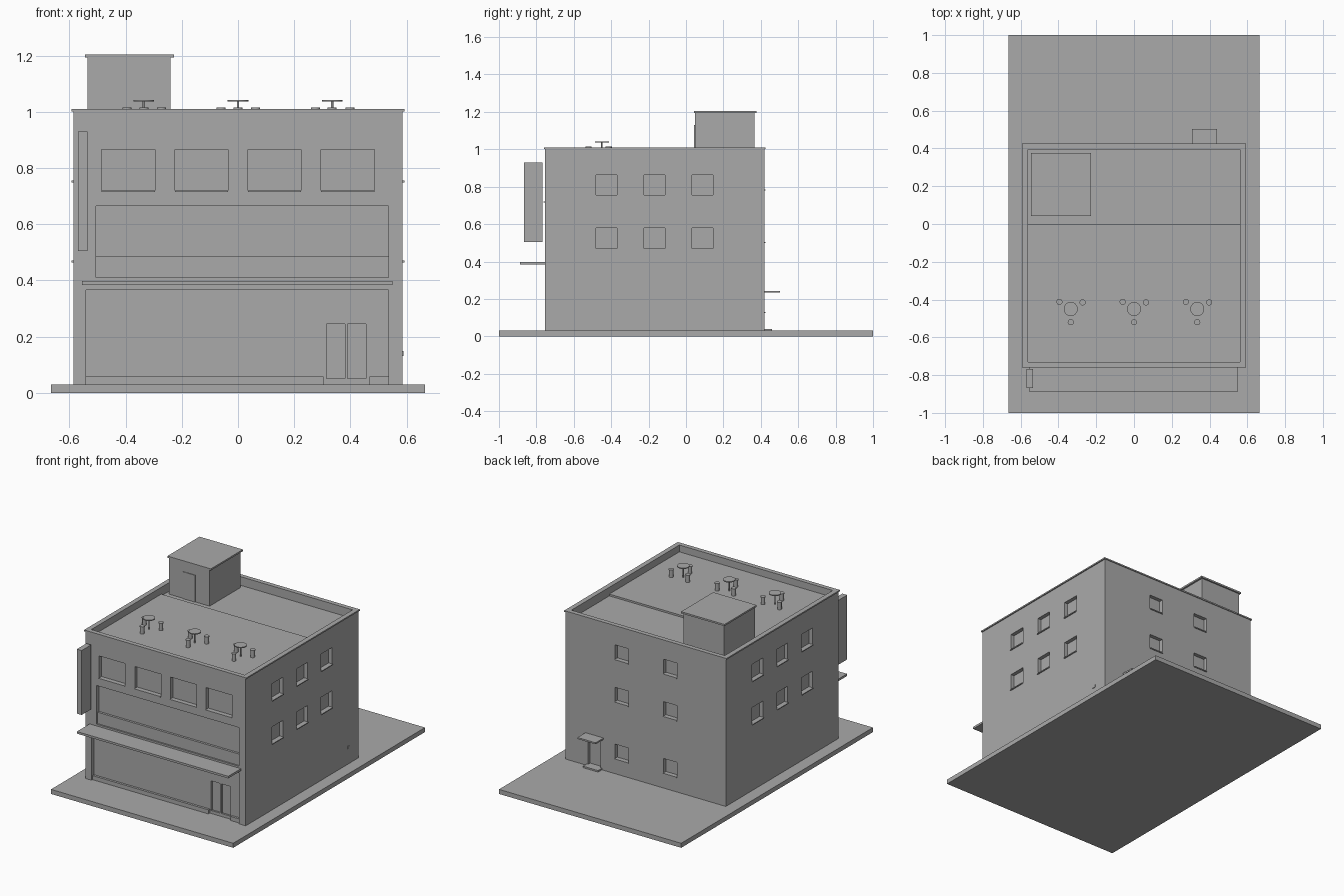
import bpy, bmesh
from mathutils import Matrix, Vector

cube = bpy.data.objects.get("Cube")
if cube:
    bpy.data.objects.remove(cube, do_unlink=True)

GREY = (0.4, 0.4, 0.4, 1.0)
mat = bpy.data.materials.new("plain_grey")
mat.use_nodes = True
mat.diffuse_color = GREY
mat.node_tree.nodes["Principled BSDF"].inputs["Base Color"].default_value = GREY


def finish(name, bm):
    mesh = bpy.data.meshes.new(name)
    bm.to_mesh(mesh)
    bm.free()
    mesh.materials.append(mat)
    obj = bpy.data.objects.new(name, mesh)
    bpy.context.collection.objects.link(obj)
    return obj


def boxes(name, spans):
    """One object from boxes, each given as (x0, x1), (y0, y1), (z0, z1)."""
    bm = bmesh.new()
    for span in spans:
        size = [b - a for a, b in span]
        mid = Vector([(a + b) / 2 for a, b in span])
        bmesh.ops.create_cube(bm, size=1, matrix=Matrix.Translation(mid) @ Matrix.Diagonal(size + [1]))
    return finish(name, bm)


def cylinders(name, items, sides=20):
    """One object from upright cylinders: x, y, radius, z0, z1."""
    bm = bmesh.new()
    for x, y, r, z0, z1 in items:
        bmesh.ops.create_cone(bm, cap_ends=True, segments=sides, radius1=r, radius2=r,
                              depth=z1 - z0, matrix=Matrix.Translation((x, y, (z0 + z1) / 2)))
    obj = finish(name, bm)
    for p in obj.data.polygons:
        p.use_smooth = abs(p.normal.z) < 0.5
    obj.data.set_sharp_from_angle(angle=0.7)
    return obj


def carve(obj, spans):
    """Cut boxes out of an object and bake the result."""
    cutter = boxes("cutter", spans)
    cutter.hide_render = True
    mod = obj.modifiers.new("cut", "BOOLEAN")
    mod.operation, mod.solver, mod.object = "DIFFERENCE", "EXACT", cutter
    graph = bpy.context.evaluated_depsgraph_get()
    mesh = bpy.data.meshes.new_from_object(obj.evaluated_get(graph))
    obj.modifiers.clear()
    obj.data = mesh
    bpy.data.objects.remove(cutter, do_unlink=True)


# Main dimensions
W, FRONT, BACK = 0.585, -0.755, 0.42
GROUND, TOP, ROOF = 0.03, 1.005, 0.965
DEPTH = 0.025
front_cut = (FRONT - 0.1, FRONT + DEPTH)

boxes("ground_slab", [((-0.665, 0.665), (-1, 1), (0, GROUND))])

# Window openings, with a thin sill below each
openings, sills = [], []
for x in (-0.39, -0.13, 0.13, 0.39):
    openings.append(((x - 0.095, x + 0.095), front_cut, (0.72, 0.865)))
    sills.append(((x - 0.095, x + 0.095), (FRONT - 0.006, FRONT + 0.01), (0.715, 0.72)))
for y in (-0.425, -0.168, 0.088):
    for z in (0.47, 0.755):
        for s in (-1, 1):
            span = (y - 0.057, y + 0.057)
            openings.append((sorted((s * (W - DEPTH), s * (W + 0.1))), span, (z, z + 0.108)))
            sills.append((sorted((s * (W - 0.01), s * (W + 0.007))), span, (z - 0.006, z)))
for x in (-0.18, 0.175):
    for z in (0.13, 0.505, 0.785):
        span = (x - 0.05, x + 0.05)
        openings.append((span, (BACK - DEPTH, BACK + 0.1), (z, z + 0.095)))
        sills.append((span, (BACK - 0.01, BACK + 0.006), (z - 0.006, z)))

# Shop front, long first floor opening and back door
shop = ((-0.54, 0.535), front_cut, (0, 0.365))
gallery = ((-0.505, 0.535), front_cut, (0.41, 0.665))
back_door = ((0.33, 0.42), (BACK - 0.02, BACK + 0.1), (0.04, 0.23))

walls = boxes("walls", [((-W, W), (FRONT, BACK), (GROUND, TOP))])
carve(walls, openings + [shop, gallery, back_door])

# Sunken roof: the rear half sits slightly lower
carve(walls, [((-0.56, 0.56), (FRONT + 0.025, BACK - 0.025), (ROOF, TOP + 0.1))])
carve(walls, [((-0.56, 0.56), (0, BACK - 0.025), (ROOF - 0.012, TOP + 0.1))])

# Double entrance doors sunk into the shop front
leaf_y = (FRONT, FRONT + DEPTH + 0.012)
carve(walls, [((0.315, 0.38), leaf_y, (0.05, 0.245)), ((0.39, 0.455), leaf_y, (0.05, 0.245))])

boxes("window_sills", sills)

# Thin coping around the parapet
coping = boxes("parapet_coping", [((-0.592, 0.592), (FRONT - 0.005, BACK + 0.005), (TOP - 0.004, 1.01))])
carve(coping, [((-0.56, 0.56), (FRONT + 0.025, BACK - 0.025), (0.9, 1.1))])

# Plinth around the foot of the walls, open at the shop front and back door
plinth = boxes("plinth", [((-0.59, 0.59), (FRONT - 0.005, BACK + 0.005), (GROUND, 0.062))])
carve(plinth, [((-W + 0.01, W - 0.01), (FRONT + 0.01, BACK - 0.01), (0, 0.1)), shop,
               ((0.33, 0.42), (BACK - 0.05, BACK + 0.1), (0, 0.1))])

# Low ledges inside the two front openings
ledge_y = (FRONT + 0.01, FRONT + DEPTH + 0.005)
boxes("shop_ledge", [((-0.54, 0.305), ledge_y, (GROUND, 0.057)),
                     ((0.468, 0.535), ledge_y, (GROUND, 0.057))])
boxes("gallery_panel", [((-0.505, 0.535), ledge_y, (0.41, 0.485))])

# Front awning and hanging sign panel
boxes("front_awning", [((-0.555, 0.55), (-0.887, FRONT + 0.005), (0.384, 0.398))])
boxes("sign_panel", [((-0.57, -0.535), (-0.867, -0.768), (0.505, 0.93))])

# Back door canopy and step
boxes("back_canopy", [((0.308, 0.44), (BACK - 0.005, 0.503), (0.233, 0.243))])
boxes("back_step", [((0.32, 0.43), (BACK - 0.02, 0.46), (GROUND, 0.04))])

# Small outlet on the side wall
boxes("wall_outlet", [((W - 0.01, W + 0.004), (0.306, 0.326), (0.131, 0.149))])

# Stair house on the roof
boxes("stair_house", [((-0.535, -0.24), (0.047, 0.367), (0.94, 1.195))])
boxes("stair_house_cap", [((-0.545, -0.228), (0.042, 0.377), (1.193, 1.204))])
boxes("stair_house_door", [((-0.435, -0.345), (0.043, 0.05), (0.95, 1.13))])

# Three groups of roof vents, each with a raised disc
pipes, caps, discs = [], [], []
for x in (-0.335, 0, 0.335):
    for dx, y in ((-0.06, -0.412), (0.063, -0.415), (0, -0.52)):
        pipes.append((x + dx, y, 0.013, ROOF - 0.005, 1.011))
        caps.append((x + dx, y, 0.016, 1.01, 1.015))
    pipes.append((x, -0.45, 0.004, ROOF - 0.005, 1.038))
    discs.append((x, -0.45, 0.037, 1.036, 1.042))
cylinders("vent_pipes", pipes)
cylinders("vent_caps", caps)
cylinders("vent_discs", discs, 32)
